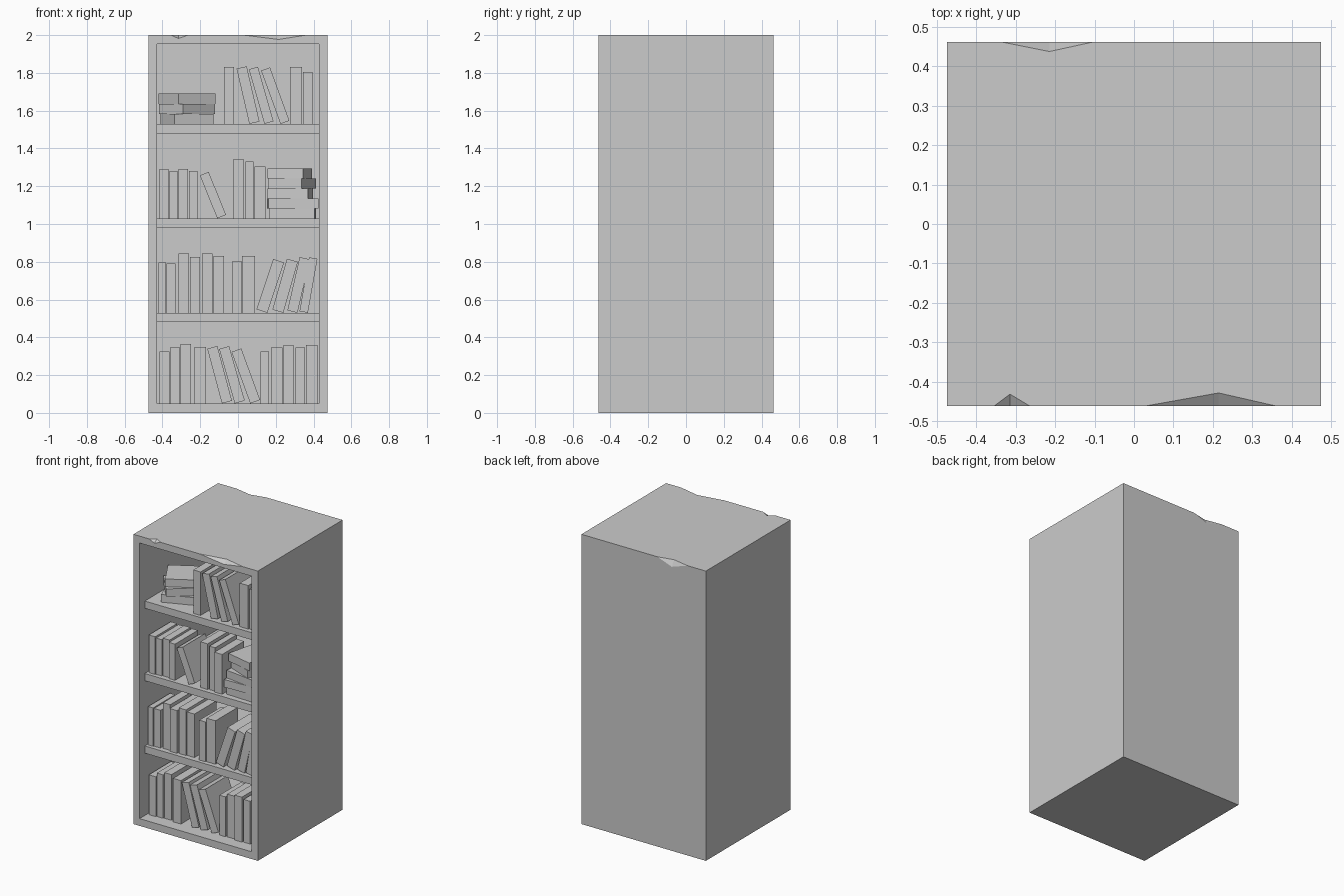
import bpy, bmesh, math
from mathutils import Vector, Matrix

if "Cube" in bpy.data.objects:
    bpy.data.objects.remove(bpy.data.objects["Cube"])

W, D, H = 0.475, 0.462, 2.0      # half width, half depth, height
IN, BACK = 0.428, 0.415          # inner half width, rear wall plane
FRONT = -0.38                    # front line of the standing books


def finish(bm, name):
    bmesh.ops.recalc_face_normals(bm, faces=bm.faces)
    me = bpy.data.meshes.new(name)
    bm.to_mesh(me)
    bm.free()
    ob = bpy.data.objects.new(name, me)
    bpy.context.collection.objects.link(ob)
    return ob


def add_box(bm, lo, hi, m=Matrix()):
    lo, hi = Vector(lo), Vector(hi)
    mat = m @ Matrix.Translation((lo + hi) / 2) @ Matrix.Diagonal((*(hi - lo), 1))
    bmesh.ops.create_cube(bm, size=1, matrix=mat)


def box(name, lo, hi):
    bm = bmesh.new()
    add_box(bm, lo, hi)
    return finish(bm, name)


def chip(x0, xm, x1, side, inset, drop):
    """Four-sided wedge that nicks the top edge of the case."""
    t = Vector((xm, side * (D - inset), H))
    f = Vector((xm, side * D, H - drop))
    mid = (t + f) / 2
    pts = [mid + (p - mid) * 1.6 for p in
           (t, f, Vector((x0, side * D, H)), Vector((x1, side * D, H)))]
    bm = bmesh.new()
    bmesh.ops.convex_hull(bm, input=[bm.verts.new(p) for p in pts])
    return finish(bm, "edge_chip_cutter")


# case with hollow front and chipped top edges
case = box("case", (-W, -D, 0), (W, D, H))
cutters = [box("hollow_cutter", (-IN, -D - 0.1, 0.05), (IN, BACK, 1.952)),
           chip(-0.355, -0.315, -0.265, -1, 0.03, 0.018),
           chip(0.03, 0.215, 0.36, -1, 0.033, 0.023),
           chip(-0.335, -0.215, -0.105, 1, 0.024, 0.04)]
bpy.context.view_layer.objects.active = case
for c in cutters:
    mod = case.modifiers.new("cut", 'BOOLEAN')
    mod.operation, mod.solver, mod.object = 'DIFFERENCE', 'EXACT', c
    bpy.ops.object.modifier_apply(modifier=mod.name)
    bpy.data.objects.remove(c)

# shelves, set back from the front edge
for i in range(3):
    z = 0.48 + 0.5 * i
    box("shelf_%d" % (i + 1), (-IN, -0.405, z), (IN, BACK, z + 0.05))

# rows of books: upright (x0, x1, top) and leaning (pivot x, degrees, width, height)
rows = [
    (0.05,
     [(-.415, -.362, .325), (-.358, -.31, .35), (-.305, -.25, .365), (-.23, -.17, .35),
      (.12, .165, .325), (.175, .235, .345), (.24, .295, .36), (.305, .355, .345),
      (.36, .42, .36)],
     [(-.085, -15, .055, .3), (-.017, -16, .055, .3), (.065, -20, .055, .29)]),
    (0.53,
     [(-.42, -.382, .795), (-.378, -.33, .79), (-.315, -.26, .845), (-.255, -.2, .825),
      (-.19, -.135, .845), (-.13, -.075, .83), (-.03, .018, .805), (.022, .09, .83)],
     [(.155, 18.5, .06, .28), (.24, 16, .06, .28), (.315, 13, .055, .29),
      (.37, 10, .045, .29)]),
    (1.03,
     [(-.415, -.367, 1.29), (-.363, -.32, 1.28), (-.315, -.265, 1.29),
      (-.26, -.215, 1.28), (-.025, .03, 1.345), (.04, .083, 1.33), (.087, .145, 1.305)],
     [(-.11, -22, .05, .245)]),
    (1.53,
     [(-.075, -.02, 1.83), (.275, .34, 1.83), (.345, .395, 1.805)],
     [(.06, -13, .055, .3), (.14, -16, .05, .3), (.225, -20, .05, .3)]),
]
for n, (base, upright, leaning) in enumerate(rows, 1):
    bm = bmesh.new()
    for i, (x0, x1, top) in enumerate(upright):
        add_box(bm, (x0, FRONT + 0.006 * (i % 3), base),
                (x1, FRONT + 0.24 + 0.01 * (i % 2), top))
    for px, deg, w, h in leaning:
        m = Matrix.Translation((px, 0, base)) @ Matrix.Rotation(math.radians(deg), 4, 'Y')
        lo, hi = (-w, 0) if deg > 0 else (0, w)
        add_box(bm, (lo, FRONT, 0), (hi, FRONT + 0.245, h), m)
    finish(bm, "book_row_%d" % n)

# stacks of flat books: (near corner x, y, yaw degrees, length, width)
stacks = [
    ("left_book_stack", 1.53, 0.0533,
     [(-.335, -.36, 22, .22, .2), (-.29, -.37, 40, .22, .2), (-.315, -.345, 30, .225, .21)]),
    ("right_book_stack", 1.03, 0.053,
     [(.405, -.37, -2, .24, .2), (.425, -.37, 2, .265, .2), (.37, -.38, -8, .215, .2),
      (.335, -.375, -22, .19, .21), (.345, -.37, -13, .195, .21)]),
]
for name, base, th, books in stacks:
    bm = bmesh.new()
    for i, (x, y, yaw, l, w) in enumerate(books):
        m = Matrix.Translation((x, y, base + th * i)) @ Matrix.Rotation(math.radians(yaw), 4, 'Z')
        x0 = 0 if name.startswith("left") else -l
        add_box(bm, (x0, 0, 0), (x0 + l, w, th), m)
    finish(bm, name)
